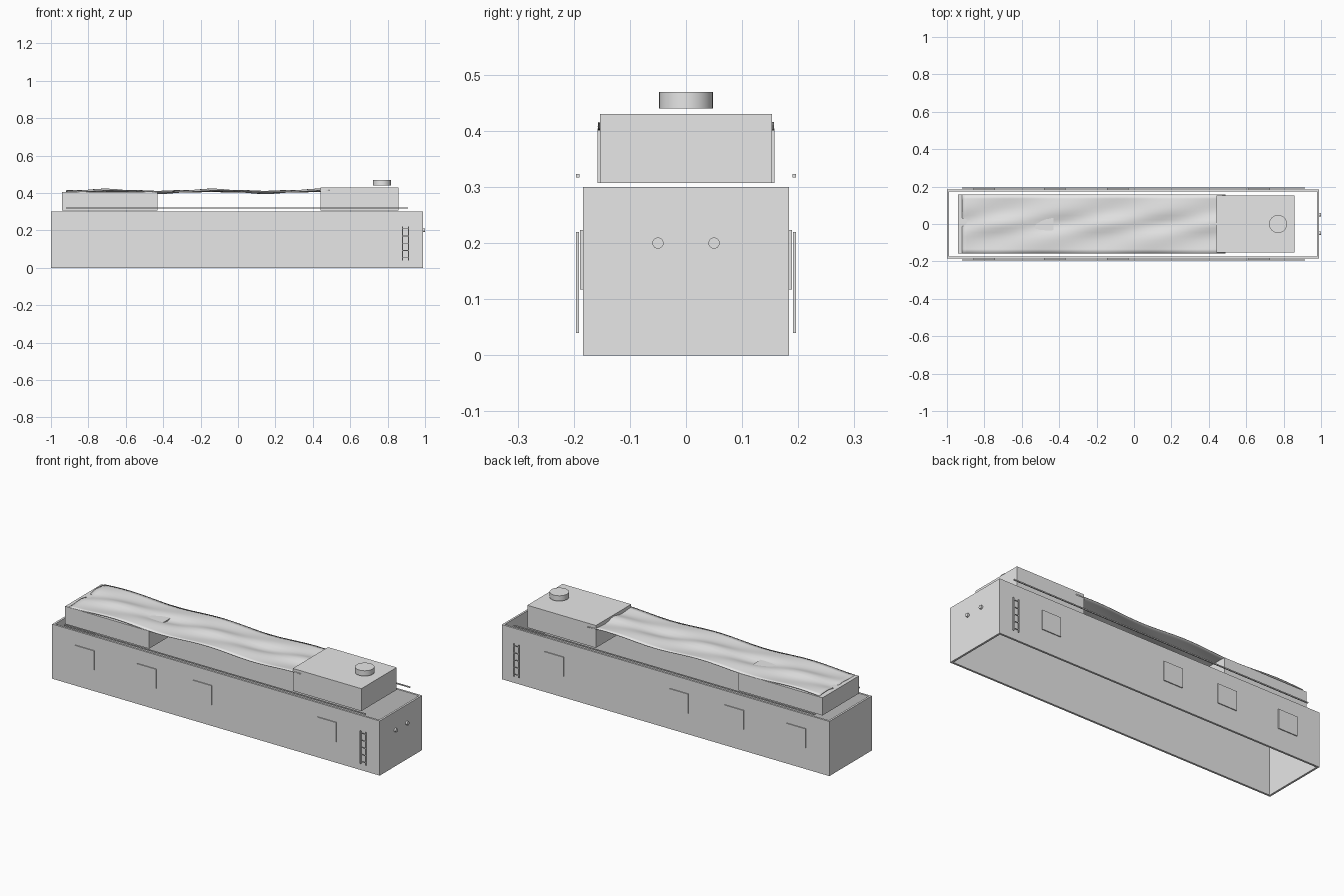
import bpy, bmesh, math

cube = bpy.data.objects.get("Cube")
if cube:
    bpy.data.objects.remove(cube, do_unlink=True)

# One flat grey for the whole boat
grey = bpy.data.materials.new("plain grey")
grey.use_nodes = True
grey.diffuse_color = (0.8, 0.8, 0.8, 1)
grey.node_tree.nodes["Principled BSDF"].inputs["Base Color"].default_value = (0.8, 0.8, 0.8, 1)


def make_object(name, bm):
    bmesh.ops.recalc_face_normals(bm, faces=bm.faces)
    mesh = bpy.data.meshes.new(name)
    bm.to_mesh(mesh)
    bm.free()
    mesh.materials.append(grey)
    obj = bpy.data.objects.new(name, mesh)
    bpy.context.collection.objects.link(obj)
    return obj


def add_box(bm, x, y, z):
    """Add a box given its (low, high) range on each axis."""
    verts = bmesh.ops.create_cube(bm, size=1)["verts"]
    for v in verts:
        v.co = [r[0] if c < 0 else r[1] for c, r in zip(v.co, (x, y, z))]


def box(name, x, y, z):
    bm = bmesh.new()
    add_box(bm, x, y, z)
    return make_object(name, bm)


def smooth(obj, angle):
    bpy.ops.object.select_all(action="DESELECT")
    obj.select_set(True)
    bpy.context.view_layer.objects.active = obj
    bpy.ops.object.shade_smooth_by_angle(angle=math.radians(angle))


def cylinder(name, radius, depth, location, turn=0, sides=32):
    bpy.ops.mesh.primitive_cylinder_add(vertices=sides, radius=radius, depth=depth,
                                        location=location, rotation=(0, turn, 0))
    obj = bpy.context.object
    obj.name = name
    obj.data.materials.append(grey)
    smooth(obj, 40)
    return obj


# Hull: four walls, open above and below
bm = bmesh.new()
rings = []
for inset in (0, 0.011):
    for z in (0, 0.3):
        x0, x1, y1 = -1 + inset, 0.99 - inset, 0.184 - inset
        rings.append([bm.verts.new((x, y, z)) for x, y in
                      ((x0, -y1), (x1, -y1), (x1, y1), (x0, y1))])
for a, b in ((0, 1), (1, 3), (3, 2), (2, 0)):
    for i in range(4):
        j = (i + 1) % 4
        bm.faces.new((rings[a][i], rings[a][j], rings[b][j], rings[b][i]))
make_object("hull_walls", bm)

# Deck houses
box("bow_house", (-0.94, -0.43), (-0.158, 0.158), (0.307, 0.404))
box("stern_house", (0.44, 0.857), (-0.153, 0.153), (0.307, 0.43))

# Rippled cover with ridges along its middle
bm = bmesh.new()
bmesh.ops.create_grid(bm, x_segments=56, y_segments=14, size=1)
for v in bm.verts:
    x, y = -0.215 + 0.705 * v.co.x, 0.157 * v.co.y
    ridge = math.exp(-(y / 0.05) ** 2)
    v.co = (x, y, 0.410 + 0.006 * math.sin(11 * x - 16 * y)
            + 0.019 * ridge * math.cos(11 * (x + 0.14) - 14 * y))
cover = make_object("canvas_cover", bm)
smooth(cover, 30)
solid = cover.modifiers.new("thickness", "SOLIDIFY")
solid.thickness = 0.003

# Funnel cap and end portholes
cylinder("funnel_cap", 0.048, 0.029, (0.77, 0, 0.4545))
for side, y in (("right", -0.05), ("left", 0.05)):
    cylinder("porthole_" + side, 0.01, 0.015, (0.9925, y, 0.2), math.pi / 2, 24)

# Windows, ladders and handrails on both sides
for side, s in (("front", -1), ("back", 1)):
    def span(near, far):
        return tuple(sorted((s * near, s * far)))

    for i, x in enumerate((-0.8, -0.423, -0.087, 0.67)):
        box(f"{side}_window_{i + 1}", (x - 0.058, x + 0.058),
            span(0.183, 0.189), (0.117, 0.223))

    bm = bmesh.new()
    for x in (0.88, 0.912):
        add_box(bm, (x - 0.003, x + 0.003), span(0.191, 0.196), (0.04, 0.22))
    for i in range(5):
        z = 0.053 + 0.039 * i
        add_box(bm, (0.88, 0.912), span(0.192, 0.195), (z - 0.002, z + 0.002))
    make_object(side + "_ladder", bm)

    box(side + "_handrail", (-0.92, 0.91), span(0.190, 0.196), (0.317, 0.323))
